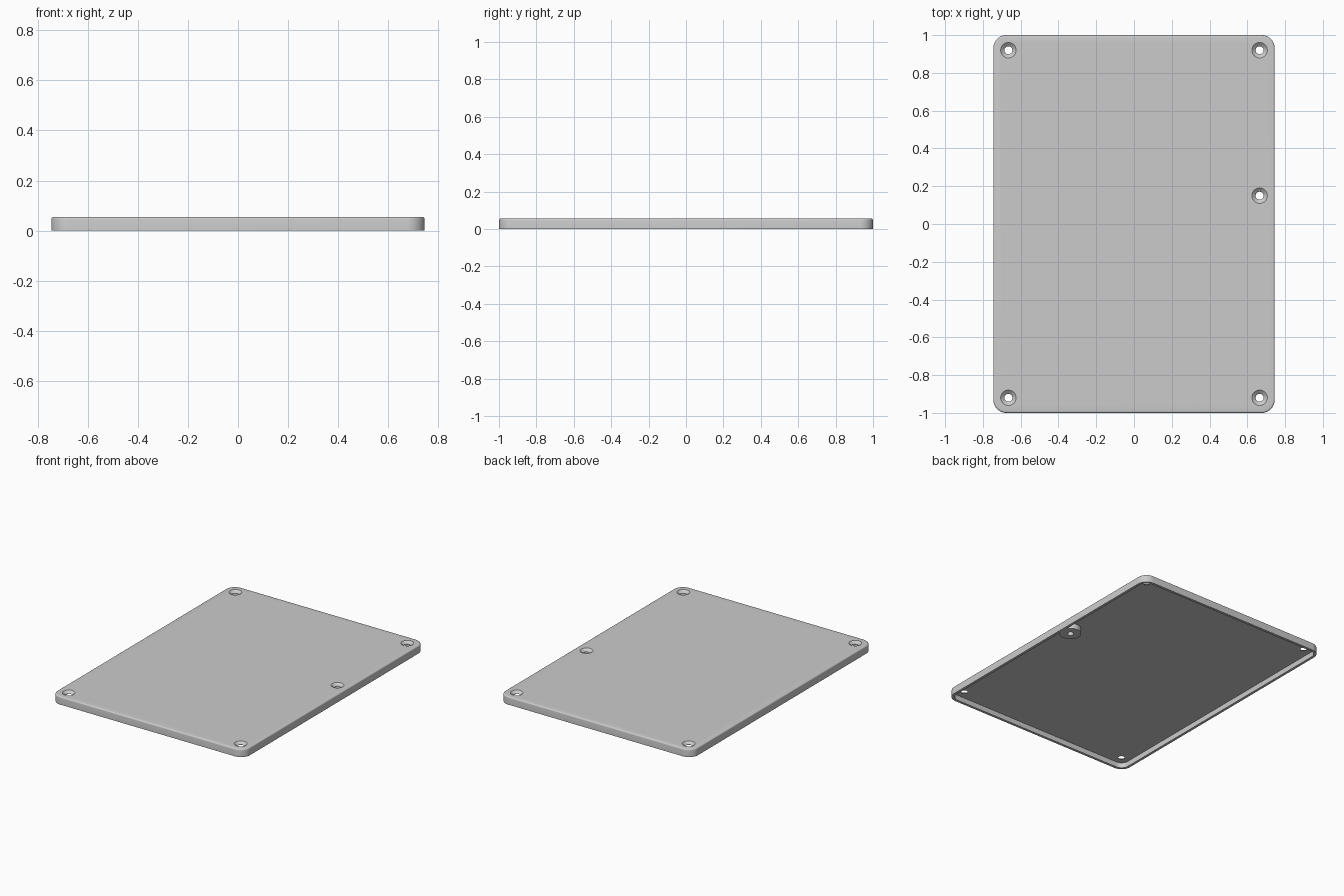
import bpy, bmesh, math
from math import pi, sin, cos

old = bpy.data.objects.get("Cube")
if old:
    bpy.data.objects.remove(old, do_unlink=True)

HX, HY, TOP, CORNER = 0.745, 1.0, 0.055, 0.07
RIM, FLOOR, EDGE = 0.018, 0.037, 0.009
HOLE_X, HOLE_Y, SIDE_Y = 0.665, 0.92, 0.15

grey = bpy.data.materials.new("plain_grey")
grey.use_nodes = True
colour = (0.6, 0.6, 0.6, 1)
grey.diffuse_color = colour
grey.node_tree.nodes["Principled BSDF"].inputs["Base Color"].default_value = colour


def ring(hx, hy, r, z, steps=10):
    """Rounded rectangle outline; a circle when hx == hy == r."""
    pts = []
    for q, (sx, sy) in enumerate([(1, 1), (-1, 1), (-1, -1), (1, -1)]):
        for i in range(steps + 1):
            a = (q + i / steps) * pi / 2
            pts.append((sx * (hx - r) + r * cos(a), sy * (hy - r) + r * sin(a), z))
    return pts


def stack(name, rings, x=0, y=0):
    """Closed solid skinned through a list of matching rings."""
    bm = bmesh.new()
    loops = [[bm.verts.new((px + x, py + y, pz)) for px, py, pz in r] for r in rings]
    n = len(loops[0])
    for low, high in zip(loops, loops[1:]):
        for i in range(n):
            j = (i + 1) % n
            bm.faces.new((low[i], low[j], high[j], high[i]))
    bm.faces.new(loops[0][::-1])
    bm.faces.new(loops[-1])
    bmesh.ops.remove_doubles(bm, verts=bm.verts, dist=1e-5)
    bmesh.ops.recalc_face_normals(bm, faces=bm.faces)
    mesh = bpy.data.meshes.new(name)
    bm.to_mesh(mesh)
    bm.free()
    mesh.materials.append(grey)
    ob = bpy.data.objects.new(name, mesh)
    bpy.context.collection.objects.link(ob)
    return ob


def combine(target, tool, operation):
    """Apply a boolean and discard the tool."""
    tool.hide_render = True
    mod = target.modifiers.new(tool.name, "BOOLEAN")
    mod.operation, mod.object, mod.solver = operation, tool, "EXACT"
    bpy.context.view_layer.objects.active = target
    bpy.ops.object.modifier_apply(modifier=mod.name)
    bpy.data.objects.remove(tool, do_unlink=True)


# Cover body with a rounded upper edge
rings = [ring(HX, HY, CORNER, 0)]
for k in range(5):
    a = k / 4 * pi / 2
    inset = EDGE * (1 - cos(a))
    rings.append(ring(HX - inset, HY - inset, CORNER - inset, TOP - EDGE + EDGE * sin(a)))
cover = stack("cover_plate", rings)

# Hollow underside, leaving a thin rim
combine(cover, stack("cavity_cutter", [
    ring(HX - RIM, HY - RIM, CORNER - RIM, z) for z in (-0.05, FLOOR)]), "DIFFERENCE")

# Screw boss under the side hole
boss_r = 0.07
combine(cover, stack("screw_boss", [
    ring(boss_r, boss_r, boss_r, z) for z in (0, FLOOR + 0.006)],
    HOLE_X, SIDE_Y), "UNION")

# Countersunk screw holes
holes = [(sx * HOLE_X, sy * HOLE_Y) for sx in (-1, 1) for sy in (-1, 1)]
holes.append((HOLE_X, SIDE_Y))
for x, y in holes:
    profile = [(0.021, -0.05), (0.021, FLOOR + 0.001), (0.041, TOP), (0.041, TOP + 0.05)]
    combine(cover, stack("hole_cutter", [ring(r, r, r, z) for r, z in profile], x, y),
            "DIFFERENCE")

# Smooth rounded areas, keep hard edges crisp
bpy.ops.object.select_all(action="DESELECT")
cover.select_set(True)
bpy.context.view_layer.objects.active = cover
bpy.ops.object.shade_smooth_by_angle(angle=math.radians(30))
